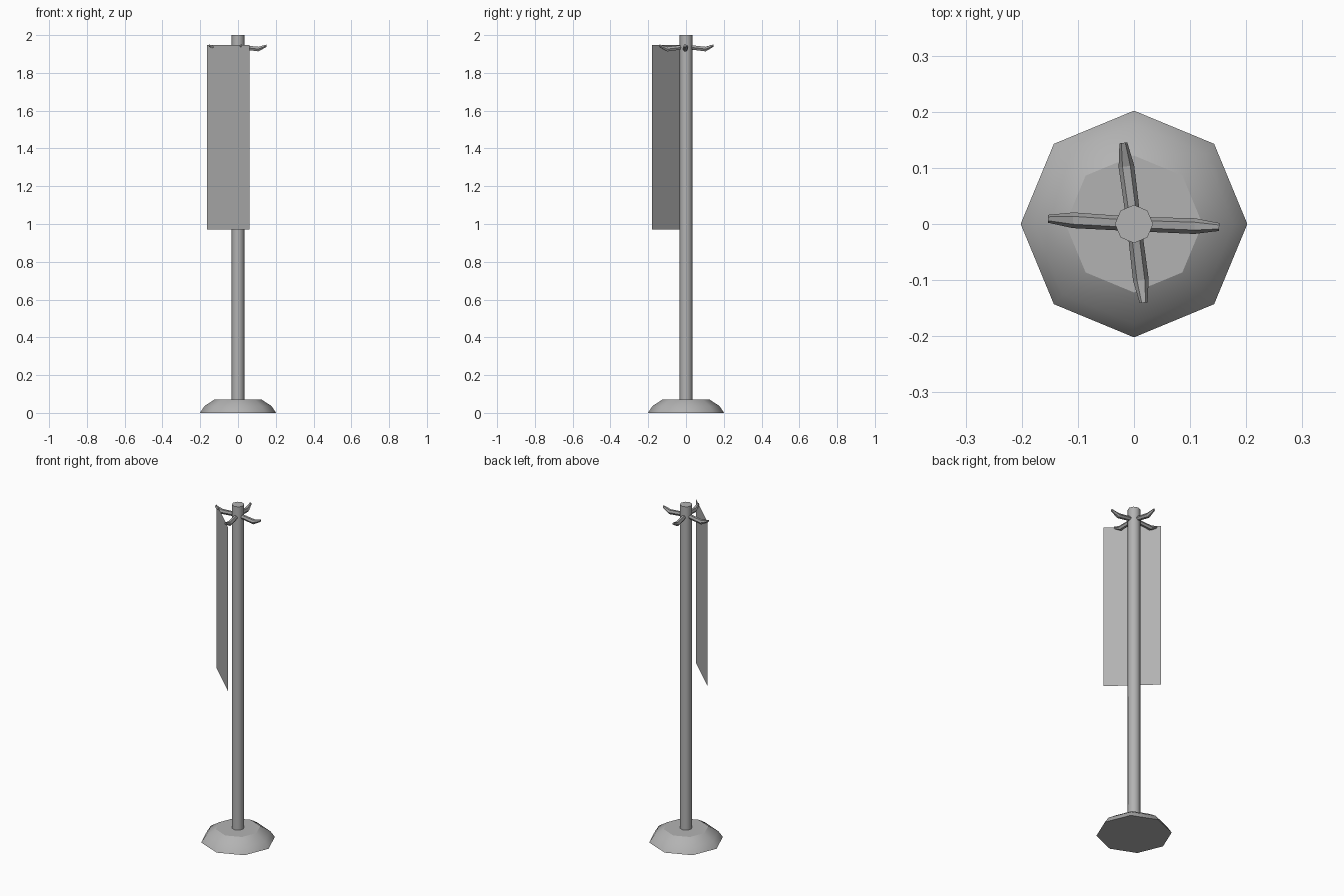
import bpy, bmesh, math
from mathutils import Vector

if "Cube" in bpy.data.objects:
    bpy.data.objects.remove(bpy.data.objects["Cube"])

grey = bpy.data.materials.new("dark_grey")
grey.diffuse_color = (0.45, 0.45, 0.45, 1)
grey.use_nodes = True
grey.node_tree.nodes["Principled BSDF"].inputs["Base Color"].default_value = grey.diffuse_color
iron = bpy.data.materials.new("iron_grey")
iron.diffuse_color = (0.36, 0.36, 0.36, 1)
iron.use_nodes = True
iron.node_tree.nodes["Principled BSDF"].inputs["Base Color"].default_value = iron.diffuse_color


def add(name, me, mat):
    me.materials.append(mat)
    ob = bpy.data.objects.new(name, me)
    bpy.context.collection.objects.link(ob)


def loft(name, rings, mat, smooth=True):
    """Skin closed rings of points and cap both ends with flat faces."""
    bm = bmesh.new()
    rows = [[bm.verts.new(p) for p in ring] for ring in rings]
    n = len(rows[0])
    for a, b in zip(rows, rows[1:]):
        for i in range(n):
            j = (i + 1) % n
            f = bm.faces.new((a[i], a[j], b[j], b[i]))
            f.smooth = smooth
    caps = [bm.faces.new(rows[0][::-1]), bm.faces.new(rows[-1])]
    for cap in caps:
        for e in cap.edges:
            e.smooth = False
    bmesh.ops.recalc_face_normals(bm, faces=bm.faces)
    me = bpy.data.meshes.new(name)
    bm.to_mesh(me)
    bm.free()
    add(name, me, mat)


def turned(name, profile, sides=8):
    step = math.tau / sides
    loft(name, [[(r * math.cos(i * step), r * math.sin(i * step), z)
                 for i in range(sides)] for r, z in profile], grey)


# Domed octagonal foot and pole
turned("base", [(0.202, 0.0), (0.178, 0.036), (0.122, 0.072)])
turned("pole", [(0.034, 0.06), (0.034, 2.0)])

# Four upturned hooks: (distance from axis, height, radius)
hook_path = [(0.02, 1.936, 0.013), (0.108, 1.926, 0.014), (0.152, 1.944, 0.007)]
hooks = [("right", -2, 1.0), ("back", 97.5, 0.96),
         ("left", 176.5, 1.01), ("front", -83, 0.93)]
for side, angle, scale in hooks:
    a = math.radians(angle)
    out = Vector((math.cos(a), math.sin(a), 0))
    across = Vector((-out.y, out.x, 0))
    rings = []
    for d, z, r in hook_path:
        centre = out * d * scale + Vector((0, 0, z))
        rings.append([centre + across * r * math.cos(t) + Vector((0, 0, r * math.sin(t)))
                      for t in (math.tau * k / 6 for k in range(6))])
    loft(side + "_hook", rings, iron, smooth=False)

# Hanging cloth panel, slung between the left and front hooks
panel = bpy.data.meshes.new("hanging_cloth")
panel.from_pydata([(-0.163, 0.03, 0.97), (0.06, -0.18, 0.97),
                   (0.06, -0.18, 1.948), (-0.163, 0.03, 1.948)], [], [(0, 1, 2, 3)])
add("hanging_cloth", panel, grey)
